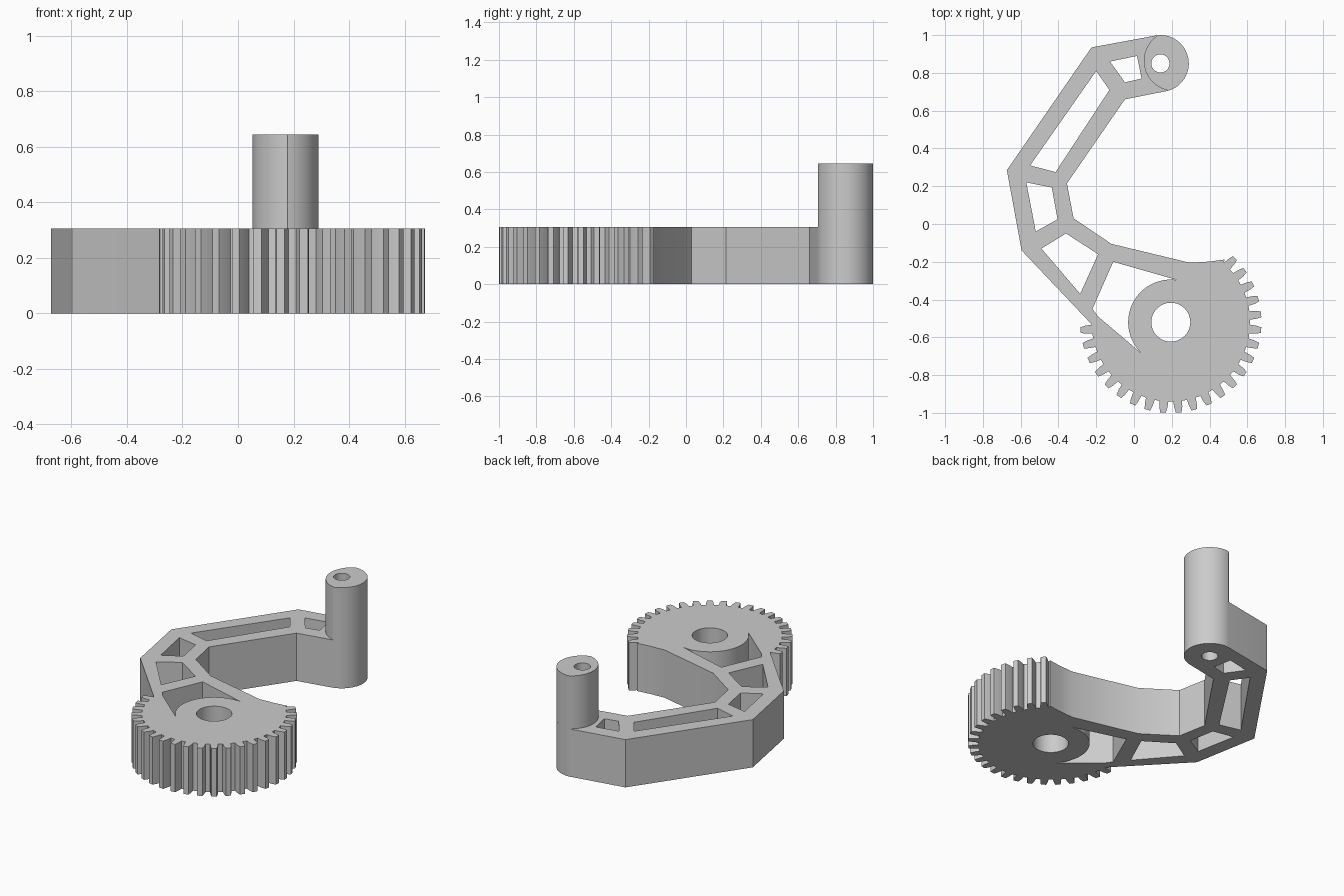
import bpy
import bmesh
from math import cos, sin, radians

cube = bpy.data.objects.get("Cube")
if cube:
    bpy.data.objects.remove(cube, do_unlink=True)

ARM_TOP, PIN_TOP = 0.306, 0.645
GEAR, PIN = (0.195, -0.52), (0.14, 0.85)

grey = bpy.data.materials.new("plain grey")
grey.use_nodes = True
grey.diffuse_color = (0.6, 0.6, 0.6, 1)
grey.node_tree.nodes["Principled BSDF"].inputs["Base Color"].default_value = (0.6, 0.6, 0.6, 1)


def polar(centre, radius, degrees):
    a = radians(degrees)
    return (centre[0] + radius * cos(a), centre[1] + radius * sin(a))


def arc(centre, radius, start, end, steps=24):
    return [polar(centre, radius, start + (end - start) * i / steps) for i in range(steps + 1)]


def circle(centre, radius, steps=48):
    return arc(centre, radius, 0, 360, steps)[:-1]


def extrude_profile(name, loops, bottom, top):
    """Fill the first loop, leave the others as holes, and extrude upwards."""
    curve = bpy.data.curves.new(name, "CURVE")
    curve.dimensions = "2D"
    curve.fill_mode = "BOTH"
    curve.extrude = (top - bottom) / 2
    for loop in loops:
        spline = curve.splines.new("POLY")
        spline.points.add(len(loop) - 1)
        for point, (x, y) in zip(spline.points, loop):
            point.co = (x, y, 0, 1)
        spline.use_cyclic_u = True
    obj = bpy.data.objects.new(name, curve)
    bpy.context.collection.objects.link(obj)
    bpy.ops.object.select_all(action="DESELECT")
    obj.select_set(True)
    bpy.context.view_layer.objects.active = obj
    bpy.ops.object.convert(target="MESH")
    obj = bpy.context.view_layer.objects.active

    # Weld caps to walls and settle the normals
    bm = bmesh.new()
    bm.from_mesh(obj.data)
    bmesh.ops.remove_doubles(bm, verts=bm.verts, dist=0.0002)
    bmesh.ops.translate(bm, verts=bm.verts, vec=(0, 0, (top + bottom) / 2))
    bmesh.ops.recalc_face_normals(bm, faces=bm.faces)
    bm.to_mesh(obj.data)
    bm.free()
    obj.data.materials.clear()
    obj.data.materials.append(grey)
    bpy.ops.object.shade_smooth_by_angle(angle=radians(25))
    return obj


# Gear teeth, clockwise around the toothed part of the rim
tooth_side = [(0.42, 3.2), (0.452, 2.7), (0.48, 1.8)]
teeth = []
for i in range(23):
    middle = 45 - 10 * i
    teeth += [polar(GEAR, r, middle + w) for r, w in tooth_side]
    teeth += [polar(GEAR, r, middle - w) for r, w in reversed(tooth_side)]

# Outline of the bent arm, rounded end and gear
outline = [(-0.225, 0.935)]
outline += arc(PIN, 0.15, 97, -78, 32)
outline += [(-0.048, 0.66), (-0.355, 0.215), (-0.32, 0.03), (-0.12, -0.105),
            (0.295, -0.205), (0.4, -0.199), (0.48, -0.188)]
outline += teeth
outline += [(-0.235, -0.52), (-0.595, -0.14), (-0.673, 0.285)]

# Openings between the struts
windows = [
    [(-0.127, 0.86), (0.016, 0.89), (0.04, 0.77), (-0.048, 0.75)],
    [(-0.2, 0.81), (-0.13, 0.71), (-0.415, 0.275), (-0.55, 0.31)],
    [(-0.57, 0.22), (-0.435, 0.193), (-0.405, 0.025), (-0.52, -0.04)],
    [(-0.36, -0.05), (-0.19, -0.16), (-0.285, -0.37), (-0.49, -0.13)],
]
# Crescent opening that wraps the hub
crescent = [(-0.22, -0.45), (-0.11, -0.2)] + arc(GEAR, 0.226, 82, 230) + [(-0.19, -0.49)]

extrude_profile("gear_arm",
                [outline, *windows, crescent, circle(GEAR, 0.103), circle(PIN, 0.048)],
                0, ARM_TOP)

# Upright pin: lens-shaped section with a bore
lens = arc(PIN, 0.15, 95, -75, 32) + arc((0.212, 0.864), 0.16, 257, 123, 24)
extrude_profile("upright_pin", [lens, circle(PIN, 0.048)], ARM_TOP, PIN_TOP)
